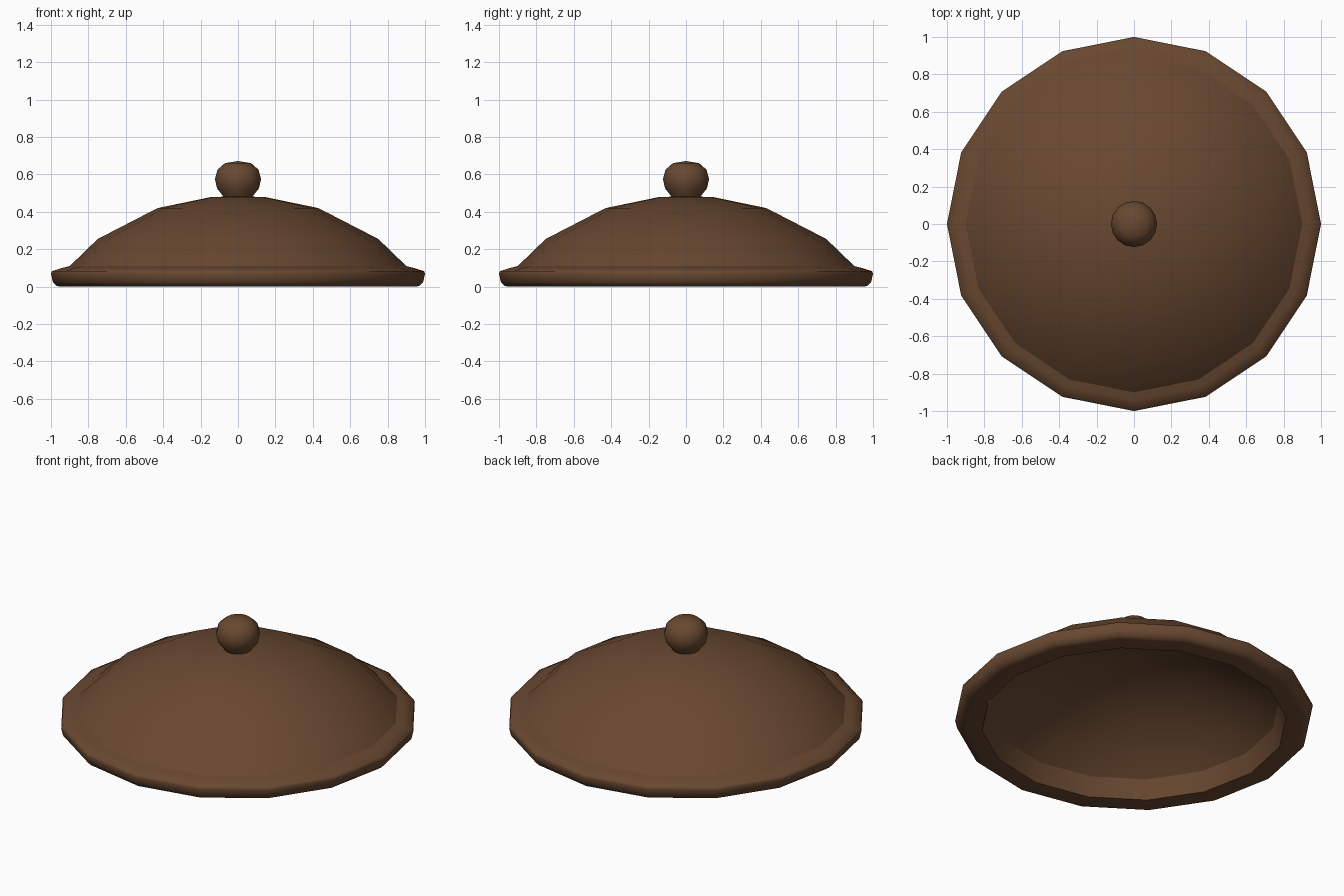
import bpy, bmesh
from math import cos, sin, pi

cube = bpy.data.objects.get("Cube")
if cube:
    bpy.data.objects.remove(cube, do_unlink=True)

brown = bpy.data.materials.new("brown glaze")
brown.use_nodes = True
colour = (0.14, 0.065, 0.03, 1)
brown.diffuse_color = colour
brown.node_tree.nodes["Principled BSDF"].inputs["Base Color"].default_value = colour


def lathe(name, profile, sides, sharp=()):
    """Turn a (radius, z) profile about z; rings listed in sharp get hard edges."""
    bm = bmesh.new()
    rings = []
    for r, z in profile:
        if r == 0:
            rings.append([bm.verts.new((0, 0, z))] * sides)
        else:
            rings.append([bm.verts.new((r * cos(2 * pi * i / sides),
                                        r * sin(2 * pi * i / sides), z))
                          for i in range(sides)])
    for a, b in zip(rings, rings[1:]):
        for i in range(sides):
            j = (i + 1) % sides
            corners = list(dict.fromkeys((a[i], a[j], b[j], b[i])))
            bm.faces.new(corners).smooth = True
    bmesh.ops.recalc_face_normals(bm, faces=bm.faces)
    for k in sharp:
        for i in range(sides):
            bm.edges.get((rings[k][i], rings[k][(i + 1) % sides])).smooth = False
    mesh = bpy.data.meshes.new(name)
    bm.to_mesh(mesh)
    bm.free()
    mesh.materials.append(brown)
    obj = bpy.data.objects.new(name, mesh)
    bpy.context.collection.objects.link(obj)
    return obj


# Hollow lid: outer dome, rounded rim, inner lip, inner dome
outer = [(0, 0.482), (0.14, 0.48), (0.43, 0.42), (0.75, 0.255), (0.9, 0.11)]
rim = [(0.94, 0.1), (0.995, 0.083), (1, 0.07), (0.99, 0.025), (0.97, 0.005), (0.95, 0)]
inner = [(0.85, 0), (0.81, 0.11), (0.69, 0.215), (0.4, 0.365), (0.13, 0.42), (0, 0.425)]
lathe("lid_dome", outer + rim + inner, 16, sharp=(4, 11, 12))

# Squat round knob, sunk slightly into the dome
knob = [(0, 0.672), (0.07, 0.66), (0.11, 0.625), (0.123, 0.575),
        (0.112, 0.525), (0.08, 0.485), (0.07, 0.465), (0, 0.465)]
lathe("lid_knob", knob, 16)
